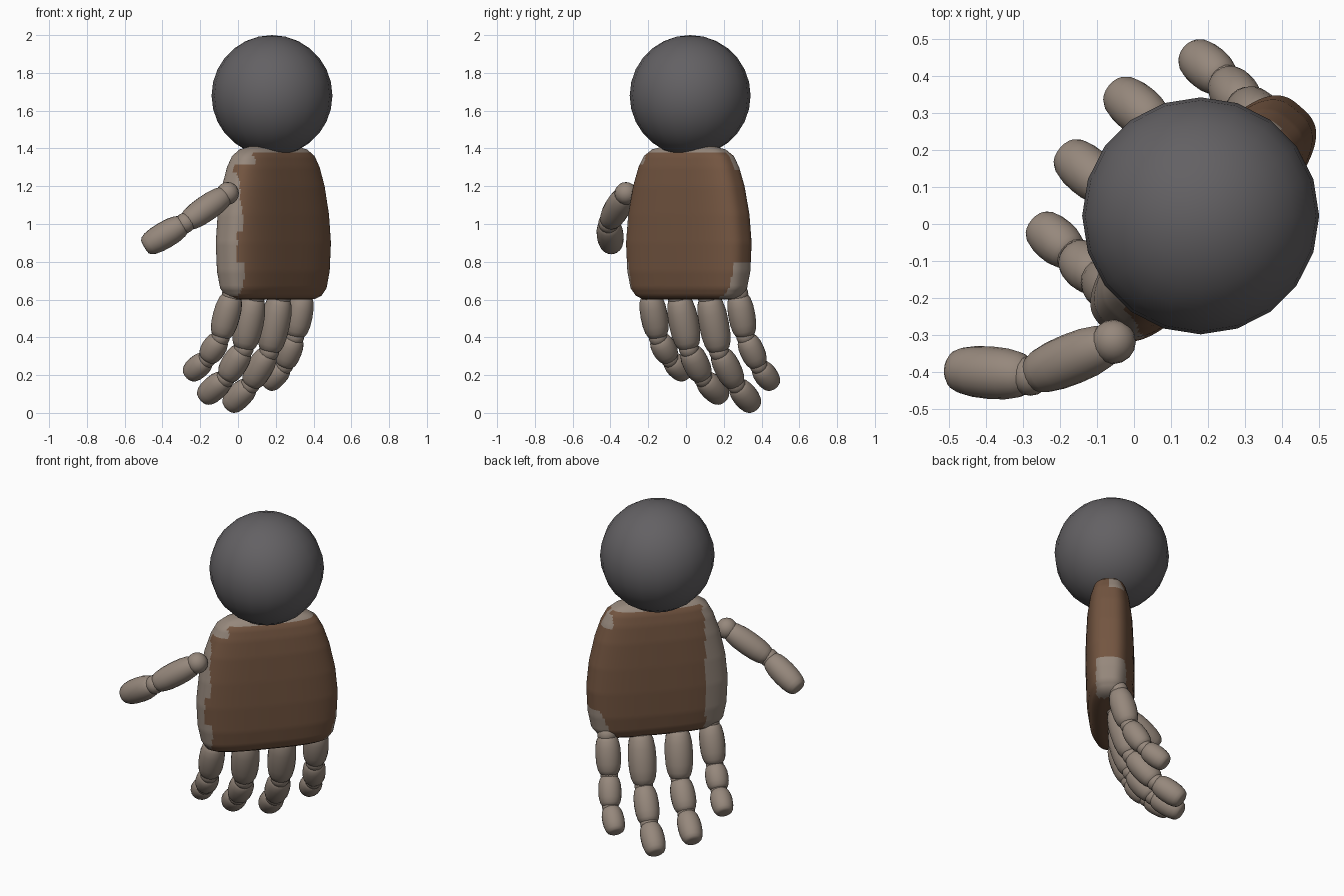
import bpy, bmesh, math
from mathutils import Vector

if "Cube" in bpy.data.objects:
    bpy.data.objects.remove(bpy.data.objects["Cube"])


def material(name, rgb):
    m = bpy.data.materials.new(name)
    m.diffuse_color = (*rgb, 1)
    m.use_nodes = True
    m.node_tree.nodes["Principled BSDF"].inputs["Base Color"].default_value = m.diffuse_color
    return m


GREY = material("warm_grey", (0.305, 0.246, 0.202))
BROWN = material("brown", (0.172, 0.091, 0.052))
DARK = material("dark_grey", (0.125, 0.119, 0.126))


def finish(bm, name, *mats):
    bmesh.ops.recalc_face_normals(bm, faces=bm.faces)
    for f in bm.faces:
        f.smooth = True
    me = bpy.data.meshes.new(name)
    bm.to_mesh(me)
    bm.free()
    ob = bpy.data.objects.new(name, me)
    for m in mats:
        me.materials.append(m)
    bpy.context.collection.objects.link(ob)
    return ob


def loft(bm, rings):
    """Skin a list of closed rings and cap both ends."""
    rows = [[bm.verts.new(p) for p in r] for r in rings]
    n = len(rows[0])
    for a, b in zip(rows, rows[1:]):
        for i in range(n):
            j = (i + 1) % n
            bm.faces.new((a[i], a[j], b[j], b[i]))
    bm.faces.new(rows[0])
    bm.faces.new(rows[-1])


def ball(name, centre, radius, mat, seg=16, rings=10):
    bm = bmesh.new()
    bmesh.ops.create_uvsphere(bm, u_segments=seg, v_segments=rings, radius=radius)
    bmesh.ops.translate(bm, verts=bm.verts, vec=centre)
    return finish(bm, name, mat)


# barrel-shaped finger segment: (position along axis, radius factor)
BARREL = [(0, .35), (.01, .55), (.05, .71), (.14, .86), (.3, .97), (.5, 1),
          (.7, .97), (.86, .87), (.95, .73), (.99, .56), (1, .35)]


def segment(name, a, b, radius):
    a, b = Vector(a), Vector(b)
    d = b - a
    rot = d.to_track_quat('Z', 'Y')
    n = 20
    rings = []
    for t, r in BARREL:
        rings.append([a + d * t + rot @ Vector((radius * r * math.cos(2 * math.pi * i / n),
                                                radius * r * math.sin(2 * math.pi * i / n), 0))
                      for i in range(n)])
    bm = bmesh.new()
    loft(bm, rings)
    finish(bm, name, GREY)


def digit(name, points, radii, knuckle):
    for i, r in enumerate(radii):
        ball(f"{name}_joint_{i + 1}", points[i], knuckle if i == 0 else r * 0.76, GREY)
        segment(f"{name}_segment_{i + 1}", points[i], points[i + 1], r)


# palm: flat rounded slab, turned about z, tapering to the wrist
CX, CY, ANGLE = 0.187, 0.015, math.radians(48.7)
C, S = math.cos(ANGLE), math.sin(ANGLE)
PROFILE = [(.6, .28, .04), (.603, .31, .07), (.62, .345, .098), (.66, .375, .118),
           (.75, .393, .131), (.9, .4, .136), (1.05, .385, .134), (1.2, .352, .127),
           (1.3, .318, .115), (1.36, .285, .1), (1.395, .235, .078), (1.412, .16, .045),
           (1.415, .05, .015)]


def is_grey(u, n, z):
    if z > 1.37 - (0.09 if u > 0.27 and n > 0 else 0) - (0.05 if u < -0.24 else 0):
        return True                                   # wrist band
    if n > 0:
        edge = -0.25                                  # back, thumb side
    elif z > 0.96:
        edge = -0.345 + max(0, z - 1.15) * 0.15
    else:
        edge = -0.375 if z > 0.8 else -0.335
    if u < edge:
        return True
    return z < 0.8 and n > -0.07 and u > 0.27 + (z - 0.6) * 0.4   # little-finger corner


def build_palm():
    n = 96
    stations = []
    for (z0, a0, b0), (z1, a1, b1) in zip(PROFILE, PROFILE[1:]):
        k = max(1, round((z1 - z0) / 0.015))
        stations += [(z0 + (z1 - z0) * j / k, a0 + (a1 - a0) * j / k, b0 + (b1 - b0) * j / k)
                     for j in range(k)]
    stations.append(PROFILE[-1])
    rings = []
    for z, a, b in stations:
        ring = []
        for i in range(n):
            t = 2 * math.pi * i / n
            c, s = math.cos(t), math.sin(t)
            u = a * math.copysign(abs(c) ** (2 / 3), c)
            v = b * math.copysign(abs(s) ** (2 / 3), s)
            ring.append((CX + u * C - v * S, CY + u * S + v * C, z))
        rings.append(ring)
    bm = bmesh.new()
    loft(bm, rings)
    for f in bm.faces:
        p = f.calc_center_median()
        x, y = p.x - CX, p.y - CY
        f.material_index = 0 if is_grey(x * C + y * S, -x * S + y * C, p.z) else 1
    finish(bm, "palm", GREY, BROWN)


build_palm()

# wrist ball
ball("wrist_ball", (0.18, 0.022, 1.68), 0.32, DARK, 20, 14)

# four fingers
digit("index_finger", [(-.03, -.19, .63), (-.092, -.148, .40), (-.165, -.085, .285),
                       (-.262, .0, .2)], (.072, .065, .062), .055)
digit("middle_finger", [(.085, -.04, .62), (.03, .015, .34), (-.065, .09, .185),
                        (-.185, .193, .078)], (.08, .07, .067), .06)
digit("ring_finger", [(.225, .12, .62), (.165, .175, .325), (.065, .265, .15),
                      (-.05, .36, .032)], (.08, .07, .067), .06)
digit("little_finger", [(.345, .275, .63), (.302, .315, .405), (.245, .385, .25),
                        (.152, .462, .145)], (.072, .065, .062), .055)

# thumb
digit("thumb", [(-.055, -.318, 1.162), (-.28, -.41, 1.005), (-.495, -.393, .878)],
      (.069, .071), .06)
